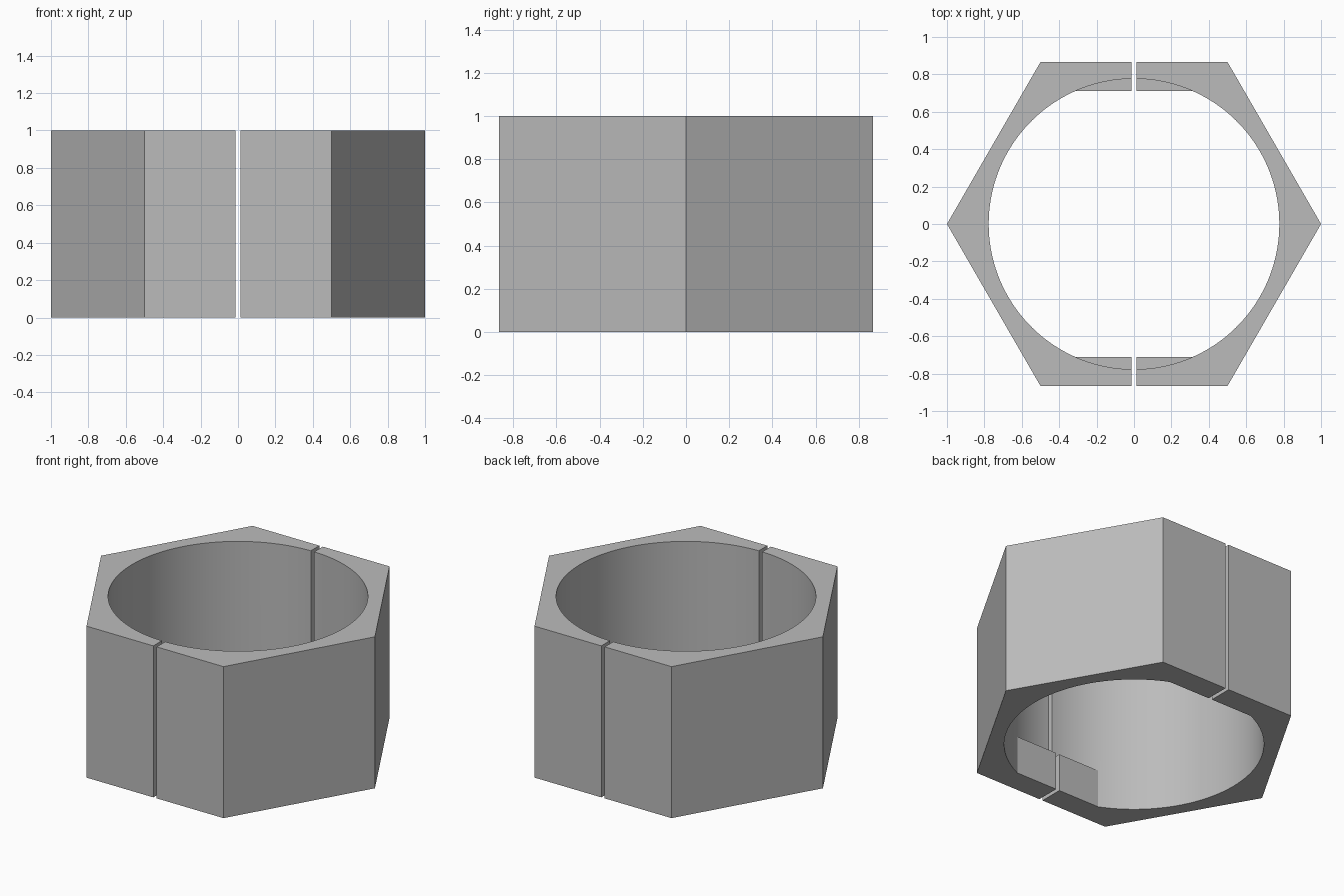
import bpy, bmesh
from math import asin, cos, sin, pi, radians, sqrt

cube = bpy.data.objects.get("Cube")
if cube:
    bpy.data.objects.remove(cube, do_unlink=True)

HEIGHT, LEDGE = 1.0, 0.25        # full height, top of the flat pads
BORE, PAD = 0.777, 0.71          # bore radius, distance of the pads from the axis
GAP = 0.0125                     # half width of the slot between the halves
FLAT = sqrt(3) / 2               # hexagon flat distance

# Grey metal
grey = bpy.data.materials.new("Grey metal")
grey.use_nodes = True
colour = (0.5, 0.5, 0.5, 1)
grey.diffuse_color = colour
grey.node_tree.nodes["Principled BSDF"].inputs["Base Color"].default_value = colour


def spread(a, b, n):
    return [a + (b - a) * i / n for i in range(n)]


def half_nut(name, side):
    bm = bmesh.new()

    def ring(points, z):
        return [bm.verts.new((side * x, y, z)) for x, y in points]

    def strip(a, b):
        for i in range(len(a) - 1):
            bm.faces.new((a[i], a[i + 1], b[i + 1], b[i]))

    # Plan profiles: hexagon outside, round bore, bore with flat pads
    outer = [(GAP, -FLAT), (0.5, -FLAT), (1, 0), (0.5, FLAT), (GAP, FLAT)]
    corner, end = asin(PAD / BORE), pi / 2 - asin(GAP / BORE)
    angles = (spread(-end, -corner, 9) + spread(-corner, corner, 52)
              + spread(corner, end, 9) + [end])
    bore = [(BORE * cos(a), BORE * sin(a)) for a in angles]
    padded = [(x, max(-PAD, min(PAD, y))) for x, y in bore]

    # Walls from the outer foot, over the top, down the bore and round the pads
    loops = [ring(outer, 0), ring(outer, HEIGHT), ring(bore, HEIGHT),
             ring(bore, LEDGE), ring(padded, LEDGE), ring(padded, 0)]
    strip(loops[0], loops[1])
    for a, b in zip(loops[2:], loops[3:]):
        strip(a, b)

    # Top, underside and the two slot faces
    bm.faces.new(loops[1] + loops[2][::-1])
    bm.faces.new(loops[0] + loops[5][::-1])
    for i in (0, -1):
        bm.faces.new([loop[i] for loop in loops])

    bmesh.ops.remove_doubles(bm, verts=bm.verts, dist=1e-5)
    bmesh.ops.dissolve_limit(bm, angle_limit=radians(0.5),
                             verts=bm.verts, edges=bm.edges)
    bmesh.ops.recalc_face_normals(bm, faces=bm.faces)

    mesh = bpy.data.meshes.new(name)
    bm.to_mesh(mesh)
    bm.free()
    mesh.materials.append(grey)
    obj = bpy.data.objects.new(name, mesh)
    bpy.context.collection.objects.link(obj)
    bpy.ops.object.select_all(action="DESELECT")
    obj.select_set(True)
    bpy.context.view_layer.objects.active = obj
    bpy.ops.object.shade_smooth_by_angle(angle=radians(15))


half_nut("left_half", 1)
half_nut("right_half", -1)
